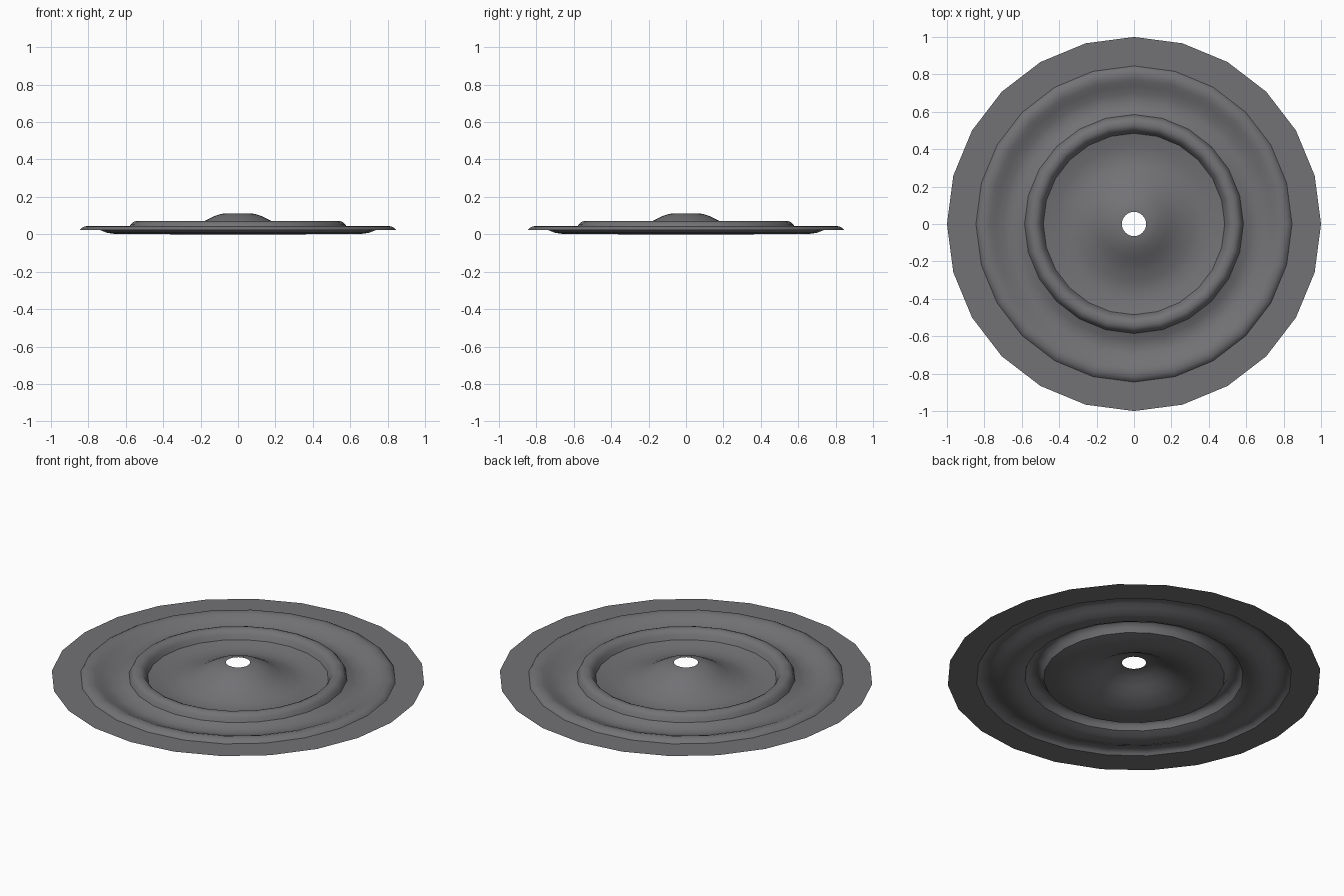
import bpy, bmesh, math

cube = bpy.data.objects.get("Cube")
if cube:
    bpy.data.objects.remove(cube, do_unlink=True)

SEGMENTS = 24

grey = bpy.data.materials.new("dark_metal_grey")
grey.use_nodes = True
colour = (0.17, 0.167, 0.178, 1)
grey.diffuse_color = colour
grey.node_tree.nodes["Principled BSDF"].inputs["Base Color"].default_value = colour

# Radius and height from the centre hole out to the rim
hub = [(.065, .112), (.09, .109), (.13, .096), (.18, .07), (.22, .046), (.26, .028)]
basin = [(.31, .011), (.36, .0), (.42, .005), (.485, .02)]
ridge = [(.497, .045), (.51, .062), (.527, .07), (.548, .07), (.563, .064), (.575, .051), (.585, .028)]
groove = [(.62, .012), (.66, .002), (.7, .008), (.74, .024)]
bead = [(.77, .038), (.795, .045), (.82, .042), (.835, .034), (.845, .023)]
rim = [(1, .023)]


def lathe(name, profile):
    """Spin a profile about z into an open sheet."""
    bm = bmesh.new()
    verts = [bm.verts.new((r, 0, z)) for r, z in profile]
    edges = [bm.edges.new(pair) for pair in zip(verts, verts[1:])]
    bmesh.ops.spin(bm, geom=verts + edges, cent=(0, 0, 0), axis=(0, 0, 1),
                   angle=math.tau, steps=SEGMENTS, use_merge=True)
    bmesh.ops.remove_doubles(bm, verts=bm.verts, dist=1e-4)
    # Make the top side the outside
    bm.normal_update()
    bmesh.ops.reverse_faces(bm, faces=[f for f in bm.faces if f.normal.z < 0])
    mesh = bpy.data.meshes.new(name)
    bm.to_mesh(mesh)
    bm.free()
    mesh.materials.append(grey)
    obj = bpy.data.objects.new(name, mesh)
    bpy.context.collection.objects.link(obj)
    bpy.ops.object.select_all(action='DESELECT')
    obj.select_set(True)
    bpy.context.view_layer.objects.active = obj
    bpy.ops.object.shade_smooth_by_angle(angle=math.radians(35))
    return obj


lathe("ridged_disc", hub + basin + ridge + groove + bead + rim)
